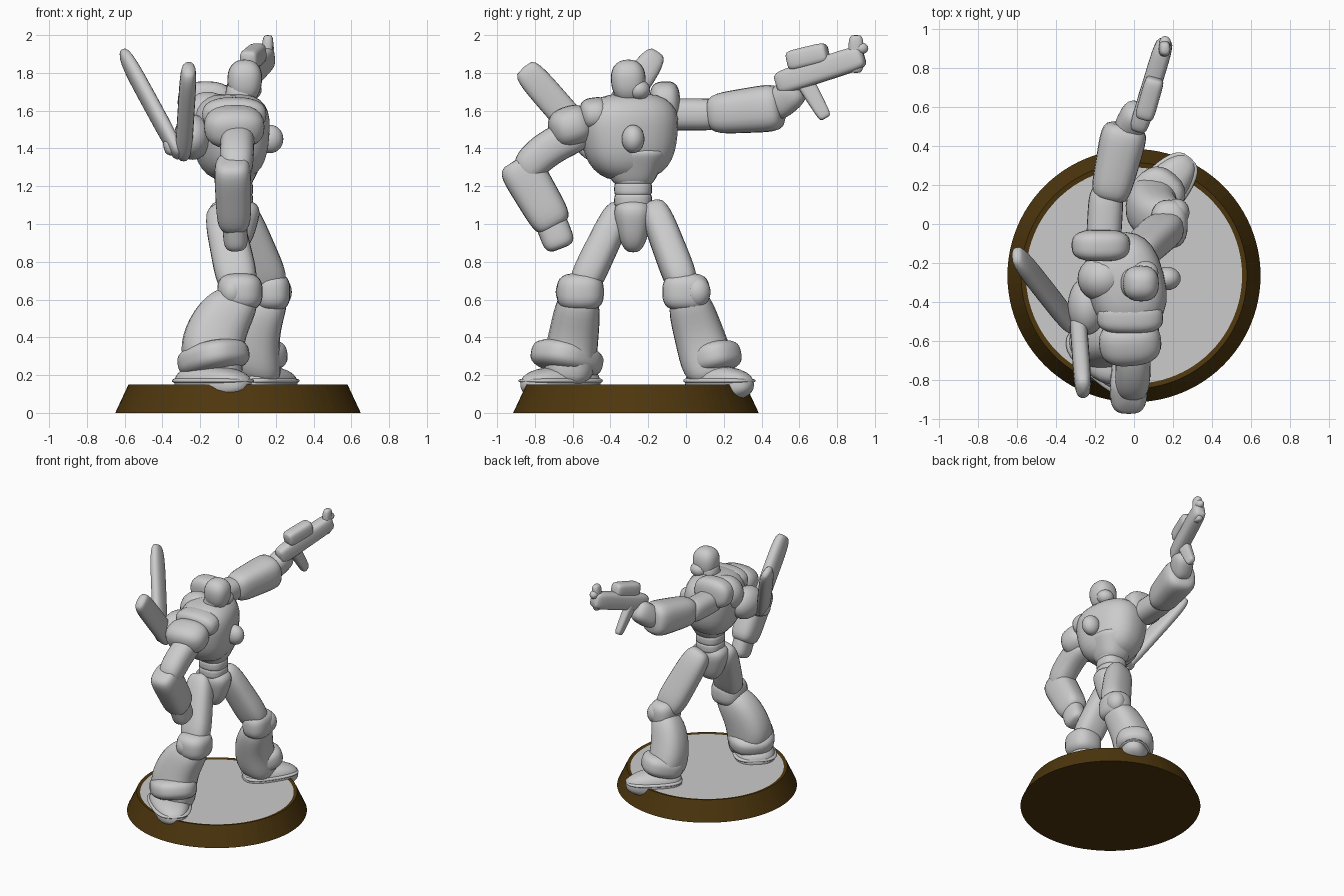
import bpy, bmesh, math
from mathutils import Vector

cube = bpy.data.objects.get("Cube")
if cube:
    bpy.data.objects.remove(cube)


def material(name, rgb):
    mat = bpy.data.materials.new(name)
    mat.use_nodes = True
    color = (*rgb, 1)
    mat.diffuse_color = color
    for node in mat.node_tree.nodes:
        if node.type == "BSDF_PRINCIPLED":
            node.inputs["Base Color"].default_value = color
    return mat


GREY = material("plain grey", (0.6, 0.6, 0.6))
BROWN = material("dark brown", (0.075, 0.037, 0.004))

X, Y, Z = Vector((1, 0, 0)), Vector((0, 1, 0)), Vector((0, 0, 1))
SIDES, STEPS = 24, 16


def finish(name, bm, materials):
    bmesh.ops.recalc_face_normals(bm, faces=bm.faces[:])
    mesh = bpy.data.meshes.new(name)
    bm.to_mesh(mesh)
    bm.free()
    for mat in materials:
        mesh.materials.append(mat)
    obj = bpy.data.objects.new(name, mesh)
    bpy.context.collection.objects.link(obj)


def rounded(value, power):
    return math.copysign(abs(value) ** power, value)


def part(name, start, end, wide, deep, hint=Y, taper=1, ends=4, boxy=0.8, bow=Vector()):
    """Rounded solid from start to end: half width along the hint, half depth across it.
    Higher ends are blunter, lower boxy is squarer, bow bends the middle sideways."""
    start, end = Vector(start), Vector(end)
    axis = (end - start).normalized()
    u = (hint - axis * hint.dot(axis)).normalized()
    v = axis.cross(u)
    bm = bmesh.new()
    rings = []
    for i in range(STEPS + 1):
        s = -math.cos(math.pi * i / STEPS)
        t = (s + 1) / 2
        size = max(0, 1 - abs(s) ** ends) ** (1 / ends) * (1 + (taper - 1) * t)
        centre = start.lerp(end, t) + bow * math.sin(math.pi * t)
        ring = []
        for k in range(SIDES):
            angle = math.tau * k / SIDES
            across = u * wide * rounded(math.cos(angle), boxy)
            along = v * deep * rounded(math.sin(angle), boxy)
            ring.append(bm.verts.new(centre + (across + along) * size))
        rings.append(ring)
    for low, high in zip(rings, rings[1:]):
        for k in range(SIDES):
            bm.faces.new((low[k - 1], low[k], high[k], high[k - 1]))
    bmesh.ops.remove_doubles(bm, verts=bm.verts[:], dist=0.0001)
    for face in bm.faces:
        face.smooth = True
    finish(name, bm, [GREY])


def ball(name, centre, x, y, z):
    centre = Vector(centre)
    part(name, centre - Z * z, centre + Z * z, wide=y, deep=x, ends=2, boxy=1)


# Display stand: tapered disc with a shallow grey recess
bm = bmesh.new()
bmesh.ops.create_cone(bm, cap_ends=True, segments=96, radius1=0.65, radius2=0.58, depth=0.15)
bmesh.ops.translate(bm, vec=(0, -0.265, 0.075), verts=bm.verts[:])
top = max(bm.faces, key=lambda face: face.calc_center_median().z)
bmesh.ops.inset_region(bm, faces=[top], thickness=0.025)
bmesh.ops.translate(bm, vec=Z * -0.005, verts=top.verts[:])
top.material_index = 1
finish("stand", bm, [BROWN, GREY])

# Pelvis and ribbed waist, flaring into the chest
waist = Vector((-0.02, -0.28, 1.1))
part("pelvis", waist - Z * 0.25, waist + Z * 0.03, wide=0.06, deep=0.08, taper=2, ends=3)
for i in range(3):
    low = waist + Z * (i * 0.06 - 0.02)
    part("waist_band", low, low + Z * 0.09, wide=0.1, deep=0.1)
part("abdomen", waist + Z * 0.1, waist + Z * 0.3, wide=0.1, deep=0.09, taper=2, ends=6)

# Chest, turned a little, with its fittings
chest_line = Vector((-0.25, 1, 0))
part("chest", (-0.03, -0.29, 1.23), (-0.05, -0.31, 1.69), wide=0.22, deep=0.17,
     hint=chest_line, taper=1.3, ends=2.8)
part("collar", (-0.02, -0.4, 1.59), (-0.02, -0.56, 1.57), wide=0.17, deep=0.09, hint=X, ends=3)
ball("chest_lamp", (0.17, -0.28, 1.45), x=0.07, y=0.06, z=0.075)
ball("shoulder_mound", (-0.16, -0.28, 1.57), x=0.13, y=0.12, z=0.13)
ball("back_pack", (-0.24, -0.42, 1.46), x=0.1, y=0.15, z=0.12)

# Head, turned toward the raised arm
part("neck", (0, -0.31, 1.57), (0.02, -0.3, 1.75), wide=0.08, deep=0.08)
part("head", (0.03, -0.3, 1.64), (0.04, -0.31, 1.87), wide=0.085, deep=0.085, taper=1.15, ends=2.3)
ball("face_guard", (0.06, -0.25, 1.71), x=0.065, y=0.06, z=0.055)

# Wings: thin blades rising from a bracket on the back
part("wing_bracket", (-0.17, -0.45, 1.46), (-0.39, -0.49, 1.4), wide=0.08, deep=0.08, hint=Z, taper=0.6)
part("far_wing", (-0.31, -0.53, 1.36), (-0.61, -0.15, 1.91), wide=0.075, deep=0.04,
     hint=Vector((0, 0.8, -0.5)))
part("near_wing", (-0.29, -0.45, 1.36), (-0.26, -0.86, 1.83), wide=0.08, deep=0.045,
     hint=Y + Z, ends=5)

# Raised arm
part("raised_shoulder_pad", (-0.17, -0.19, 1.64), (-0.17, -0.03, 1.65), wide=0.15, deep=0.11, hint=X, ends=3)
part("raised_upper_arm", (-0.16, -0.15, 1.58), (-0.14, 0.2, 1.58), wide=0.09, deep=0.085, hint=X)
part("raised_forearm", (-0.13, 0.12, 1.58), (-0.04, 0.51, 1.62), wide=0.1, deep=0.105,
     hint=X, taper=1.25, ends=5, boxy=0.75)
part("raised_hand", (-0.05, 0.45, 1.6), (0.03, 0.6, 1.73), wide=0.075, deep=0.085, hint=X, ends=3)

# Blaster
gun_back, gun_front = Vector((0.02, 0.48, 1.74)), Vector((0.16, 0.94, 1.89))
part("blaster_body", gun_back, gun_front, wide=0.065, deep=0.05, hint=Z, ends=6, boxy=0.6)
part("blaster_top", (0.05, 0.54, 1.86), (0.11, 0.75, 1.91), wide=0.055, deep=0.05, hint=Z, ends=6, boxy=0.6)
part("blaster_grip", (0.05, 0.62, 1.77), (0.08, 0.74, 1.56), wide=0.05, deep=0.035,
     taper=0.7, ends=6, boxy=0.6)
part("blaster_muzzle", (0.15, 0.9, 1.8), (0.16, 0.9, 2), wide=0.04, deep=0.03)
ball("blaster_tip", (0.16, 0.93, 1.93), x=0.03, y=0.035, z=0.03)

# Lowered arm
part("lowered_shoulder_pad", (-0.03, -0.5, 1.55), (-0.01, -0.72, 1.48), wide=0.16, deep=0.11, hint=X, ends=2.6)
part("lowered_upper_arm", (0, -0.55, 1.48), (-0.01, -0.88, 1.26), wide=0.09, deep=0.095,
     hint=X, bow=Vector((0, -0.01, 0.03)))
part("lowered_forearm", (-0.03, -0.9, 1.34), (-0.02, -0.69, 0.98), wide=0.1, deep=0.12,
     hint=X, taper=0.9, ends=5, boxy=0.7)
part("lowered_hand", (-0.02, -0.73, 1.05), (-0.01, -0.66, 0.87), wide=0.065, deep=0.085, hint=X)


# Legs
def leg(name, hip, knee, ankle, heel, toe, side, girth, bow):
    knee, ankle, heel, toe = map(Vector, (knee, ankle, heel, toe))
    part(name + "_thigh", hip, knee, wide=0.08, deep=0.1, taper=1.15, boxy=0.75)
    part(name + "_knee", knee + Z * 0.1, knee - Z * 0.1, wide=0.125, deep=0.12 * girth, ends=3)
    ball(name + "_knee_cap", knee + X * side * 0.04 + Y * side * 0.06, x=0.065, y=0.07, z=0.08)
    part(name + "_calf", knee, ankle - Z * 0.08, wide=0.115, deep=0.14 * girth, taper=1.3, bow=X * bow)
    across, forward = (toe - heel).cross(Z), (toe - heel).normalized()
    # The cuff leans forward over a domed foot that is sunk into the stand
    part(name + "_ankle_cuff", ankle - Z * 0.05 + forward * 0.02, ankle + Z * 0.11 - forward * 0.02,
         wide=0.17 * girth, deep=0.19 * girth, hint=across, ends=3)
    part(name + "_foot", heel, toe, wide=0.17 * girth, deep=0.12, hint=across, taper=0.65, ends=2.6)
    sole = Z * 0.02
    part(name + "_sole", heel + sole, toe + sole, wide=0.18 * girth, deep=0.025, hint=across, taper=0.7, ends=3)


leg("near", hip=(-0.09, -0.34, 1.1), knee=(0.01, -0.56, 0.64), ankle=(-0.13, -0.63, 0.26),
    heel=(-0.28, -0.5, 0.15), toe=(0.04, -0.85, 0.15), side=-1, girth=1, bow=-0.06)
leg("far", hip=(-0.01, -0.18, 1.11), knee=(0.18, 0, 0.64), ankle=(0.11, 0.14, 0.26),
    heel=(0.02, 0.03, 0.15), toe=(0.29, 0.34, 0.15), side=1, girth=0.8, bow=-0.05)
